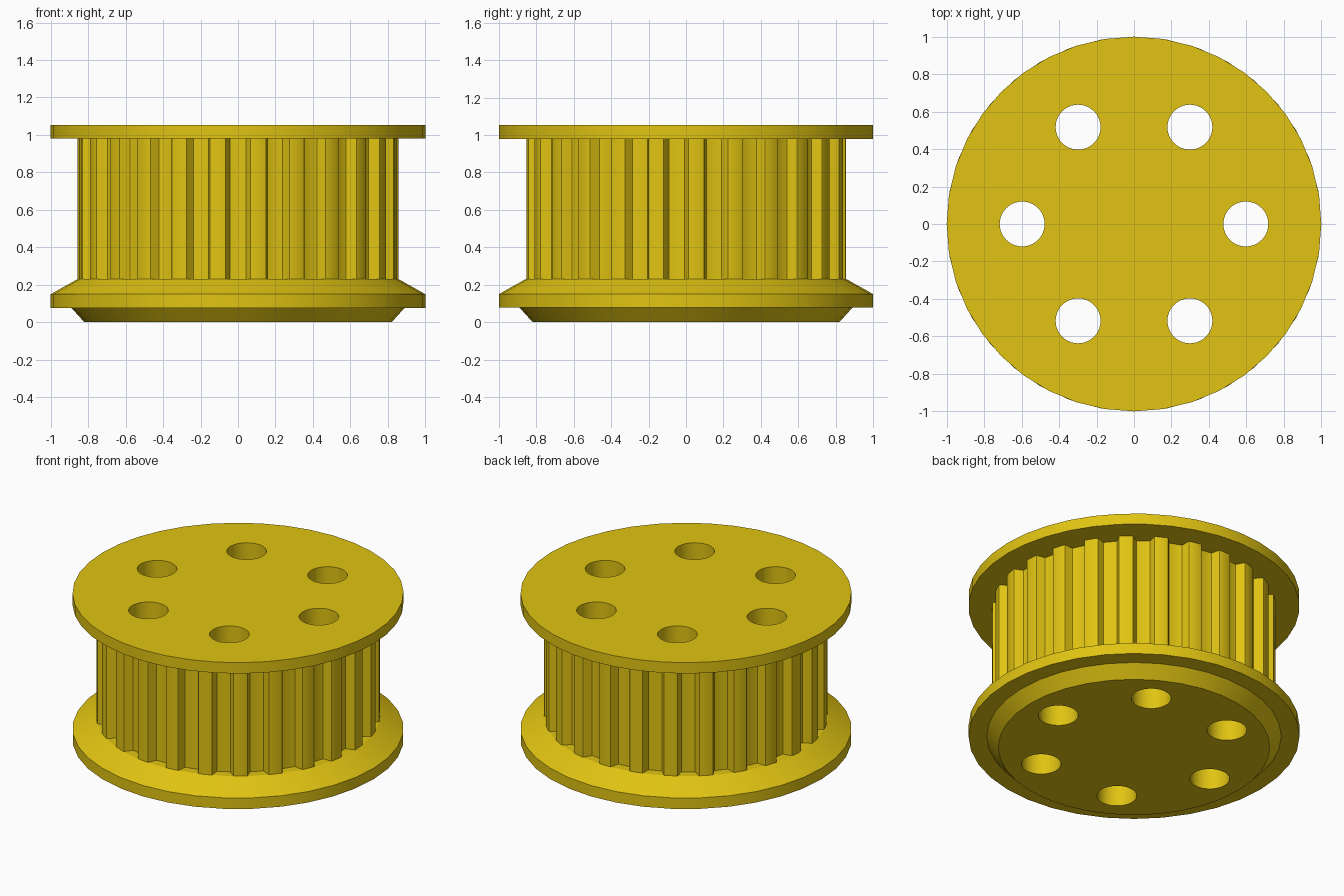
import bpy, bmesh, math
from mathutils import Vector

if "Cube" in bpy.data.objects:
    bpy.data.objects.remove(bpy.data.objects["Cube"])

TEETH, R_TOOTH = 25, 0.857
HOLES, R_RING, R_HOLE = 6, 0.597, 0.12

mat = bpy.data.materials.new("yellow")
mat.diffuse_color = (0.75, 0.55, 0.006, 1)
mat.use_nodes = True
mat.node_tree.nodes["Principled BSDF"].inputs["Base Color"].default_value = mat.diffuse_color


def stack(name, rings):
    """Closed solid from a list of outlines (each a list of xyz points)."""
    bm = bmesh.new()
    loops = [[bm.verts.new(p) for p in ring] for ring in rings]
    n = len(loops[0])
    for a, b in zip(loops, loops[1:]):
        for i in range(n):
            j = (i + 1) % n
            bm.faces.new((a[i], a[j], b[j], b[i]))
    bm.faces.new(loops[0][::-1])
    bm.faces.new(loops[-1])
    bmesh.ops.recalc_face_normals(bm, faces=bm.faces)
    me = bpy.data.meshes.new(name)
    bm.to_mesh(me)
    bm.free()
    me.materials.append(mat)
    ob = bpy.data.objects.new(name, me)
    bpy.context.collection.objects.link(ob)
    return ob


def circle(r, z, n, cx=0.0, cy=0.0):
    return [(cx + r * math.cos(math.tau * i / n),
             cy + r * math.sin(math.tau * i / n), z) for i in range(n)]


# Toothed outline: rounded trapezoid grooves (offset, depth) around a drum
half = [(0.0717, 0.0), (0.0658, 0.0019), (0.0621, 0.0068),
        (0.0452, 0.053), (0.0415, 0.058), (0.0356, 0.0598)]
groove = [(-x, d) for x, d in half] + [(x, d) for x, d in reversed(half)]


def toothed(z):
    pts = []
    for k in range(TEETH):
        a = -math.pi / 2 + math.tau * k / TEETH
        out = Vector((math.cos(a), math.sin(a), 0))
        side = Vector((-math.sin(a), math.cos(a), 0))
        for x, d in groove:
            r = math.sqrt(R_TOOTH ** 2 - x * x) - d
            pts.append(out * r + side * x + Vector((0, 0, z)))
    return pts


# Bottom flange with bevelled foot, toothed drum, top flange
parts = [
    stack("bottom_flange", [circle(r, z, 36) for r, z in
          ((0.82, 0), (0.89, 0.077), (1, 0.077), (1, 0.15), (0.857, 0.23))]),
    stack("toothed_drum", [toothed(0.23), toothed(0.98)]),
    stack("top_flange", [circle(1, 0.98, 40), circle(1, 1.053, 40)]),
]

# Ring of through holes
for i in range(HOLES):
    a = math.tau * i / HOLES
    cx, cy = R_RING * math.cos(a), R_RING * math.sin(a)
    cutter = stack("hole_cutter", [circle(R_HOLE, z, 40, cx, cy)
                                   for z in (-0.2, 1.3)])
    cutter.hide_render = True
    cutter.hide_set(True)
    for ob in parts:
        mod = ob.modifiers.new("hole", 'BOOLEAN')
        mod.operation = 'DIFFERENCE'
        mod.solver = 'EXACT'
        mod.object = cutter

# Apply the cuts, remove the cutters and smooth the curved walls
for ob in parts:
    bpy.ops.object.select_all(action='DESELECT')
    bpy.context.view_layer.objects.active = ob
    ob.select_set(True)
    for mod in list(ob.modifiers):
        bpy.ops.object.modifier_apply(modifier=mod.name)
    bpy.ops.object.shade_smooth_by_angle(angle=math.radians(25))
for ob in list(bpy.data.objects):
    if ob.name.startswith("hole_cutter"):
        bpy.data.objects.remove(ob, do_unlink=True)
